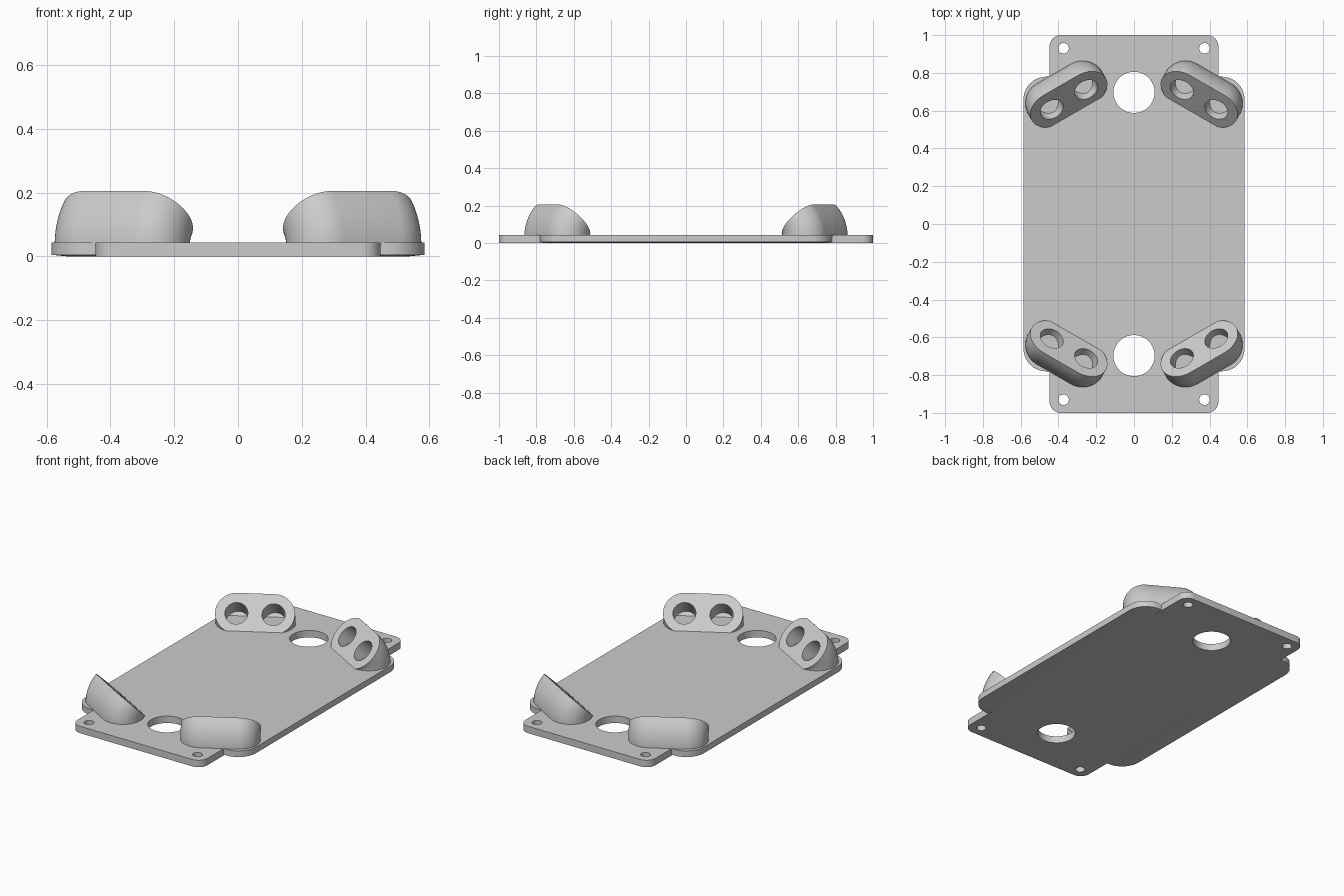
import bpy, bmesh
from math import sin, cos, pi, radians
from mathutils import Matrix, Vector

if "Cube" in bpy.data.objects:
    bpy.data.objects.remove(bpy.data.objects["Cube"])

grey = bpy.data.materials.new("plain grey")
grey.use_nodes = True
grey.diffuse_color = (0.6, 0.6, 0.6, 1)
grey.node_tree.nodes["Principled BSDF"].inputs["Base Color"].default_value = (0.6, 0.6, 0.6, 1)


def rounded(hx, hy, r, steps=10):
    """Outline of a rounded rectangle with half sizes hx, hy."""
    points = []
    for quarter, (sx, sy) in enumerate([(1, 1), (-1, 1), (-1, -1), (1, -1)]):
        for i in range(steps + 1):
            a = (quarter + i / steps) * pi / 2
            points.append((sx * (hx - r) + r * cos(a), sy * (hy - r) + r * sin(a)))
    return points


def make_object(name, bm):
    bmesh.ops.remove_doubles(bm, verts=bm.verts, dist=0.00001)
    bmesh.ops.recalc_face_normals(bm, faces=bm.faces)
    mesh = bpy.data.meshes.new(name)
    bm.to_mesh(mesh)
    bm.free()
    mesh.materials.append(grey)
    obj = bpy.data.objects.new(name, mesh)
    bpy.context.collection.objects.link(obj)
    return obj


def loft(name, rings):
    """Skin a stack of equal rings and cap both ends."""
    bm = bmesh.new()
    loops = [[bm.verts.new(p) for p in ring] for ring in rings]
    n = len(loops[0])
    for a, b in zip(loops, loops[1:]):
        for i in range(n):
            j = (i + 1) % n
            bm.faces.new((a[i], a[j], b[j], b[i]))
    bm.faces.new(loops[0])
    bm.faces.new(loops[-1])
    return make_object(name, bm)


def drills(name, holes):
    """Cylinders given as (radius, length, matrix)."""
    bm = bmesh.new()
    for r, length, matrix in holes:
        bmesh.ops.create_cone(bm, cap_ends=True, segments=40, radius1=r,
                              radius2=r, depth=length, matrix=matrix)
    return make_object(name, bm)


def select(obj):
    bpy.ops.object.select_all(action="DESELECT")
    obj.select_set(True)
    bpy.context.view_layer.objects.active = obj


def combine(obj, other, operation):
    mod = obj.modifiers.new("combine", "BOOLEAN")
    mod.operation, mod.solver, mod.object = operation, "EXACT", other
    select(obj)
    bpy.ops.object.modifier_apply(modifier=mod.name)
    bpy.data.objects.remove(other)


# Base plate: a long narrow slab joined with a wider one, chamfered below
TOP = 0.043
plate = loft("base_plate", [[(x, y, z) for x, y in rounded(0.447, 1, 0.06)]
                            for z in (0, TOP)])
wide = loft("wide_plate", [[(x, y, z) for x, y in rounded(0.585 - d, 0.78 - d, 0.12 - d)]
                           for d, z in ((0.05, 0), (0, 0.005), (0, TOP))])
combine(plate, wide, "UNION")

# Two large openings and four screw holes
holes = []
for sy in (-1, 1):
    holes.append((0.109, 1, Matrix.Translation((0, sy * 0.697, 0))))
    for sx in (-1, 1):
        holes.append((0.028, 1, Matrix.Translation((sx * 0.373, sy * 0.93, 0))))
combine(plate, drills("plate_drills", holes), "DIFFERENCE")

# Sensor pod: a slot outline swung from its tilted face down into the plate
R, HALF, TILT, SWEEP = 0.121, 0.105, radians(45), 12
outline = rounded(HALF + R, R, R, 14)
rings = []
for k in range(SWEEP + 1):
    t = TILT * (1 - k / SWEEP)
    rings.append([(x, (y + R + 0.002) * cos(t), (y + R + 0.002) * sin(t)) for x, y in outline])
pod = loft("sensor_pods", rings)

# Two sockets bored square to the tilted face
inward = Vector((0, sin(TILT), -cos(TILT)))
face_centre = Vector((0, R * cos(TILT), R * sin(TILT)))
turn = inward.to_track_quat("Z", "Y").to_matrix().to_4x4()
bores = []
for s in (-1, 1):
    middle = face_centre + Vector((s * HALF, 0, 0)) + inward * 0.045
    bores.append((0.065, 0.2, Matrix.Translation(middle) @ turn))
combine(pod, drills("pod_drills", bores), "DIFFERENCE")

# Place the pod at one corner and mirror it to the other three
yaw = Matrix.Rotation(radians(-30), 4, "Z")
pod.data.transform(Matrix.Translation((0, 0, 0.033)) @ yaw
                   @ Matrix.Translation((-0.031, 0.657, 0)))
mirror = pod.modifiers.new("four corners", "MIRROR")
mirror.use_axis = (True, True, False)
mirror.use_mirror_merge = False
select(pod)
bpy.ops.object.modifier_apply(modifier=mirror.name)

for obj in (plate, pod):
    select(obj)
    bpy.ops.object.shade_smooth_by_angle(angle=radians(30))
